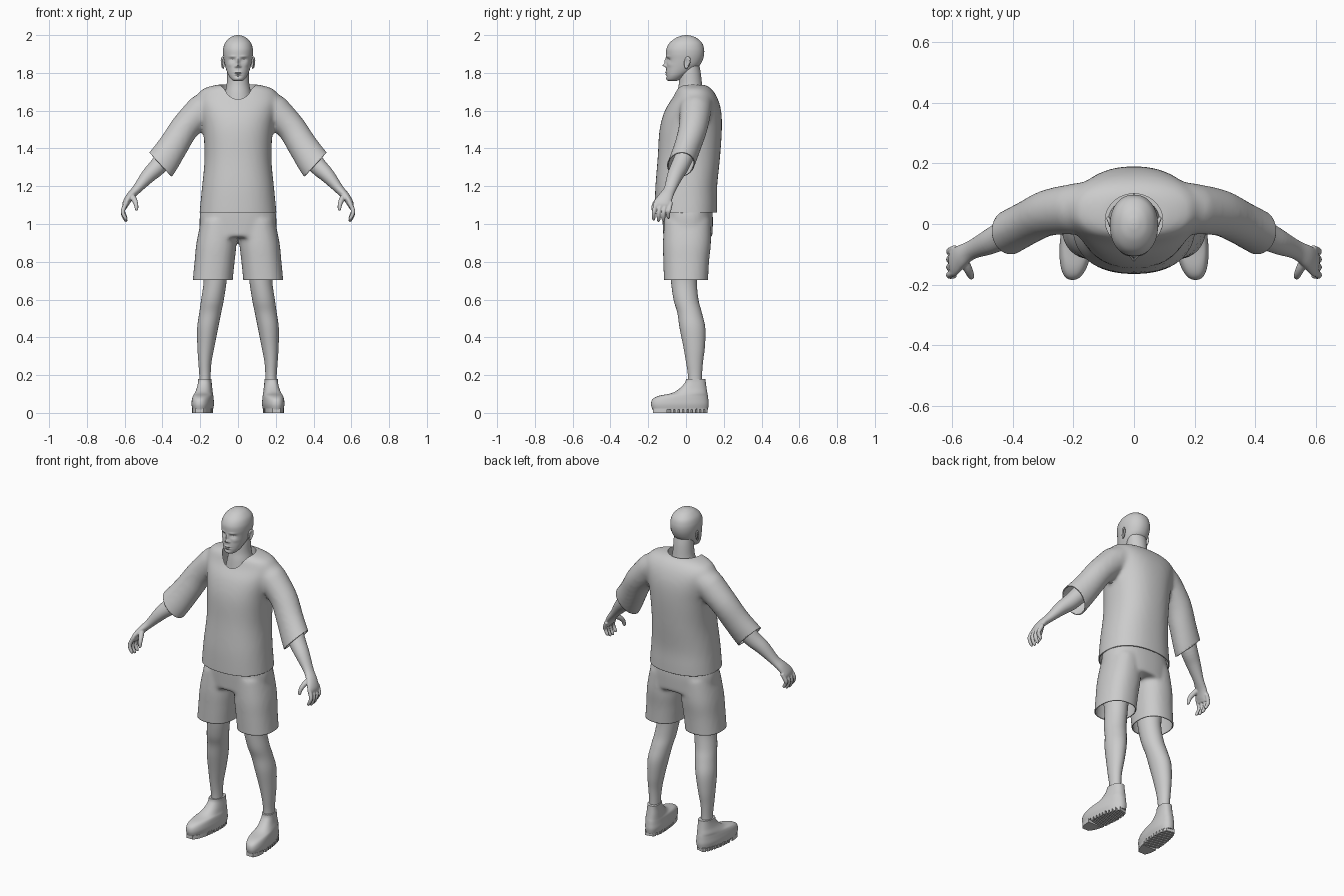
import bpy, bmesh, math
from mathutils import Vector, Matrix

cube = bpy.data.objects.get("Cube")
if cube:
    bpy.data.objects.remove(cube)

grey = bpy.data.materials.new("plain_grey")
grey.use_nodes = True
GREY = (0.6, 0.6, 0.6, 1)
grey.diffuse_color = GREY
grey.node_tree.nodes["Principled BSDF"].inputs["Base Color"].default_value = GREY

X, Y, Z = Vector((1, 0, 0)), Vector((0, 1, 0)), Vector((0, 0, 1))
made = []


def spline(rows, sub):
    """Smooth the rows of numbers with a Catmull-Rom curve."""
    out = []
    for i in range(len(rows) - 1):
        quad = [rows[max(i - 1, 0)], rows[i], rows[i + 1], rows[min(i + 2, len(rows) - 1)]]
        for k in range(sub):
            t = k / sub
            out.append([0.5 * (2 * b + (c - a) * t + (2 * a - 5 * b + 4 * c - d) * t * t
                               + (3 * b - a - 3 * c + d) * t ** 3) for a, b, c, d in zip(*quad)])
    return out + [list(rows[-1])]


def tube(bm, rows, n=28, sub=5, power=2.0, level=False):
    """Loft rings (x, y, z, radius, y radius) along a path."""
    pts = spline(rows, sub)
    rings = []
    for i, r in enumerate(pts):
        a, b = pts[max(i - 1, 0)], pts[min(i + 1, len(pts) - 1)]
        t = Z if level else (Vector(b[:3]) - Vector(a[:3])).normalized()
        v = (Y - t * Y.dot(t)).normalized()
        u = v.cross(t)
        ring = []
        for k in range(n):
            ang = 2 * math.pi * k / n
            c, s = math.cos(ang), math.sin(ang)
            c, s = (math.copysign(abs(w) ** (2 / power), w) for w in (c, s))
            ring.append(bm.verts.new(Vector(r[:3]) + u * c * r[3] + v * s * r[4]))
        rings.append(ring)
    for lo, hi in zip(rings, rings[1:]):
        for k in range(n):
            bm.faces.new((lo[k], lo[(k + 1) % n], hi[(k + 1) % n], hi[k]))
    bm.faces.new(rings[0])
    bm.faces.new(rings[-1])


def extents(rows):
    """Turn (z, x0, x1, y0, y1) into loft rows."""
    return [((a + b) / 2, (c + d) / 2, z, (b - a) / 2, (d - c) / 2) for z, a, b, c, d in rows]


def centred(rows):
    return extents([(z, -w, w, a, b) for z, w, a, b in rows])


def mirror(bm):
    """Add the other side."""
    copy = bmesh.ops.duplicate(bm, geom=bm.verts[:] + bm.edges[:] + bm.faces[:])["geom"]
    for v in copy:
        if isinstance(v, bmesh.types.BMVert):
            v.co.x *= -1


def finish(name, bm, voxel=0, smooth=0, cutter=None):
    bmesh.ops.recalc_face_normals(bm, faces=bm.faces)
    mesh = bpy.data.meshes.new(name)
    bm.to_mesh(mesh)
    bm.free()
    ob = bpy.data.objects.new(name, mesh)
    bpy.context.collection.objects.link(ob)
    if voxel:
        m = ob.modifiers.new("Blend", "REMESH")
        m.mode, m.voxel_size = "VOXEL", voxel
        m = ob.modifiers.new("Relax", "SMOOTH")
        m.factor, m.iterations = 0.5, smooth
        if cutter:
            m = ob.modifiers.new("Opening", "BOOLEAN")
            m.operation, m.object = "DIFFERENCE", cutter
        graph = bpy.context.evaluated_depsgraph_get()
        baked = bpy.data.meshes.new_from_object(ob.evaluated_get(graph))
        ob.modifiers.clear()
        ob.data = baked
    ob.data.materials.clear()
    ob.data.materials.append(grey)
    made.append(ob)
    return ob


def trim(ob, cuts):
    """Slice open ends: (point, outward normal, test for which faces)."""
    bm = bmesh.new()
    bm.from_mesh(ob.data)
    for co, no, test in cuts:
        faces = [f for f in bm.faces if test(f.calc_center_median())]
        geom = set(faces) | {e for f in faces for e in f.edges} | {v for f in faces for v in f.verts}
        bmesh.ops.bisect_plane(bm, geom=list(geom), plane_co=co, plane_no=no, clear_outer=True)
    bm.to_mesh(ob.data)
    bm.free()
    m = ob.modifiers.new("Cloth", "SOLIDIFY")
    m.thickness, m.offset = 0.006, -1


# Shirt: torso and sleeves blended, then opened at neck, hem and cuffs
bm = bmesh.new()
tube(bm, [(.19, .05, 1.605, .085, .085), (.28, .038, 1.512, .077, .077), (.345, .008, 1.41, .08, .071),
          (.41, -.027, 1.315, .088, .07), (.46, -.055, 1.255, .088, .07)])
tube(bm, [(.08, .05, 1.64, .075, .09), (.15, .052, 1.63, .08, .088), (.2, .05, 1.595, .085, .083)])
mirror(bm)
tube(bm, centred([(1.02, .207, -.165, .165), (1.1, .2, -.165, .165), (1.2, .19, -.162, .165),
                  (1.35, .177, -.15, .18), (1.5, .185, -.14, .19), (1.6, .203, -.112, .186),
                  (1.67, .215, -.07, .165), (1.715, .185, -.05, .135), (1.738, .11, -.03, .1)]),
     n=48, power=2.3, level=True)
neck = bmesh.new()
tube(neck, [(0, .012, 1.6, .095, .088), (0, .012, 1.8, .095, .088)], n=48, sub=1, level=True)
cutter = finish("neck_cutter", neck)
made.remove(cutter)
shirt = finish("shirt", bm, .012, 8, cutter)
bpy.data.objects.remove(cutter)
trim(shirt, [((0, 0, 1.06), -Z, lambda c: abs(c.x) < .3 and c.z < 1.2)]
     + [((s * .41, 0, 1.315), Vector((s * .73, 0, -.68)), lambda c, s=s: c.x * s > .3) for s in (1, -1)])

# Shorts
bm = bmesh.new()
tube(bm, extents([(1.02, .01, .195, -.115, .13), (.9, .008, .22, -.122, .132), (.8, .018, .23, -.12, .122),
                  (.7, .028, .24, -.117, .117), (.65, .03, .245, -.117, .117)]), n=36, power=2.3, level=True)
mirror(bm)
tube(bm, centred([(1.12, .182, -.125, .13), (1.04, .203, -.125, .142), (.93, .2, -.12, .14)]),
     n=48, power=2.3, level=True)
shorts = finish("shorts", bm, .011, 5)
trim(shorts, [((0, 0, .703), -Z, lambda c: c.z < .8)])

# Forearms with hands
bm = bmesh.new()
tube(bm, [(.35, .01, 1.4, .05, .05), (.42, -.03, 1.31, .047, .048), (.475, -.058, 1.255, .039, .042),
          (.535, -.085, 1.185, .025, .032), (.572, -.107, 1.145, .021, .038),
          (.594, -.125, 1.108, .018, .046), (.6, -.13, 1.085, .011, .044)])
for i, drop in enumerate((.008, 0, .003, .016)):
    y = -.167 + .026 * i
    tube(bm, [(.59, y + .008, 1.115, .012, .012), (.608, y, 1.075, .0115, .0115),
              (.607, y - .004, 1.045 + drop, .0105, .0105), (.594, y - .004, 1.02 + drop, .009, .009),
              (.588, y - .003, 1.013 + drop, .004, .004)], n=14)
tube(bm, [(.568, -.11, 1.155, .016, .016), (.55, -.145, 1.13, .015, .015), (.54, -.167, 1.105, .012, .012),
          (.537, -.175, 1.078, .009, .009), (.537, -.176, 1.07, .004, .004)], n=14)
mirror(bm)
finish("arms_and_hands", bm, .0036, 3)

# Bare legs
bm = bmesh.new()
tube(bm, extents([(.82, .05, .19, -.09, .07), (.7, .06, .182, -.08, .058), (.6, .075, .195, -.066, .066),
                  (.53, .089, .205, -.046, .084), (.45, .105, .216, -.034, .102), (.35, .125, .215, -.014, .1),
                  (.27, .14, .21, 0, .09), (.2, .145, .205, .01, .085), (.14, .145, .205, .01, .085)]),
     level=True)
mirror(bm)
finish("legs", bm)


def splay(bm):
    """Turn the toes outward."""
    for v in bm.verts:
        v.co.x -= .11 * (v.co.y - .05)


# Shoe uppers
bm = bmesh.new()
tube(bm, extents([(.017, .128, .228, -.178, .116), (.045, .122, .233, -.185, .12), (.072, .124, .231, -.177, .118),
                  (.09, .127, .228, -.145, .116), (.105, .132, .224, -.075, .113), (.13, .136, .216, -.033, .109),
                  (.16, .14, .211, -.006, .105), (.18, .14, .21, 0, .103)]), n=40, power=2.4, level=True)
splay(bm)
mirror(bm)
finish("shoes", bm)

# Sole treads: slanted slices of the footprint
bm = bmesh.new()
bars = [(-.176, -.1)] + [(-.09 + .023 * i, -.075 + .023 * i) for i in range(9)]
for y0, y1 in bars:
    ys = [y0 + (y1 - y0) * k / 6 for k in range(7)]
    half = [.051 * (1 - min(.99, abs((y + .032) / .152)) ** 2.4) ** (1 / 2.4) for y in ys]
    loop = [(w, y) for w, y in zip(half, ys)] + [(-w, y) for w, y in zip(half[::-1], ys[::-1])]
    verts = [bm.verts.new((.178 + w, y + .2 * w * (y0 > -.1), 0)) for w, y in loop]
    face = bm.faces.new(verts)
    top = bmesh.ops.extrude_face_region(bm, geom=[face])["geom"]
    bmesh.ops.translate(bm, vec=Z * .022, verts=[v for v in top if isinstance(v, bmesh.types.BMVert)])
splay(bm)
mirror(bm)
finish("sole_treads", bm)

# Head, shaped with soft bumps: x, z, width, height, amount forward
bm = bmesh.new()
tube(bm, centred([(1.757, .02, -.092, -.05), (1.765, .034, -.101, -.03), (1.785, .049, -.104, 0),
                  (1.81, .06, -.105, .04), (1.84, .069, -.103, .073), (1.87, .075, -.103, .089),
                  (1.9, .079, -.106, .096), (1.93, .078, -.103, .095), (1.96, .068, -.086, .084),
                  (1.985, .045, -.054, .056), (1.997, .02, -.022, .025), (2, .004, 0, .005)]),
     n=96, sub=8, power=2.15, level=True)
bumps = [(0, 1.86, .008, .018, .012), (0, 1.839, .01, .008, .019), (.012, 1.833, .006, .005, .007),
         (.031, 1.868, .014, .009, -.012), (.031, 1.866, .01, .005, .006), (.03, 1.887, .018, .005, .004),
         (0, 1.803, .016, .004, .006), (0, 1.792, .013, .004, .006), (0, 1.798, .02, .002, -.005),
         (0, 1.782, .015, .004, -.003), (0, 1.768, .015, .009, .003), (.045, 1.842, .014, .011, .003)]
for v in bm.verts:
    if v.co.y < -.02:
        x, z = abs(v.co.x), v.co.z
        v.co.y -= sum(a * math.exp(-((x - bx) / w) ** 2 - ((z - bz) / h) ** 2) for bx, bz, w, h, a in bumps)
finish("head", bm)

# Neck
bm = bmesh.new()
tube(bm, centred([(1.6, .085, -.06, .085), (1.69, .07, -.048, .09), (1.74, .06, -.038, .085),
                  (1.8, .057, -.033, .078), (1.84, .055, -.02, .07)]), level=True)
finish("neck", bm)

# Ears, dished on the outer side
bm = bmesh.new()
bmesh.ops.create_uvsphere(bm, u_segments=24, v_segments=16, radius=1)
for v in bm.verts:
    r = math.hypot(v.co.y, v.co.z)
    if v.co.x > 0 and r < .75:
        v.co.x -= .9 * (1 - r / .75) ** .6
    v.co = (v.co.x * .009, v.co.y * (.017 + .004 * v.co.z), v.co.z * .033)
bmesh.ops.transform(bm, verts=bm.verts, matrix=Matrix.Translation((.081, .006, 1.854))
                    @ Matrix.Rotation(-.35, 4, "Z") @ Matrix.Rotation(-.2, 4, "X"))
mirror(bm)
finish("ears", bm)

# Smooth shading with crisp hems
bpy.ops.object.select_all(action="DESELECT")
for ob in made:
    ob.select_set(True)
bpy.context.view_layer.objects.active = made[0]
bpy.ops.object.shade_smooth_by_angle(angle=math.radians(42))
